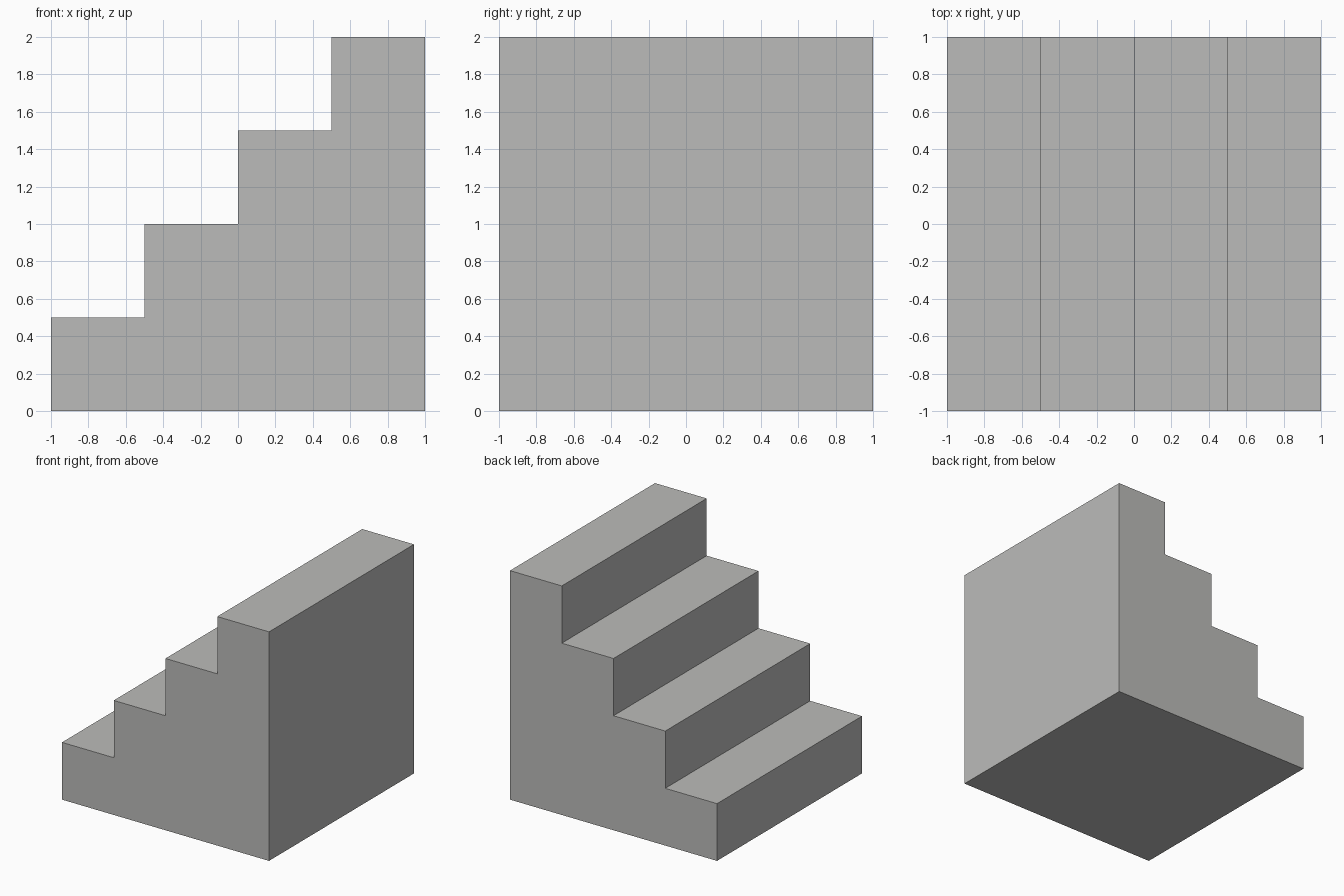
import bpy, bmesh

if "Cube" in bpy.data.objects:
    bpy.data.objects.remove(bpy.data.objects["Cube"])

STEPS, RUN, RISE, HALF = 4, 0.5, 0.5, 1.0

# Side profile: bottom edge, back wall, then tread and riser corners going down
profile = [(-HALF, 0.0), (HALF, 0.0)]
for i in range(STEPS, 0, -1):
    right = -HALF + i * RUN
    profile += [(right, i * RISE), (right - RUN, i * RISE)]

# Staircase block: extrude the profile across the width
bm = bmesh.new()
side = bm.faces.new([bm.verts.new((x, -HALF, z)) for x, z in profile])
extruded = bmesh.ops.extrude_face_region(bm, geom=[side], use_keep_orig=True)
moved = [g for g in extruded["geom"] if isinstance(g, bmesh.types.BMVert)]
bmesh.ops.translate(bm, verts=moved, vec=(0, 2 * HALF, 0))
bmesh.ops.recalc_face_normals(bm, faces=bm.faces)

mesh = bpy.data.meshes.new("staircase")
bm.to_mesh(mesh)
bm.free()

# Dark stone grey
stone = bpy.data.materials.new("stone")
stone.diffuse_color = (0.5, 0.5, 0.49, 1.0)
stone.use_nodes = True
stone.node_tree.nodes["Principled BSDF"].inputs["Base Color"].default_value = stone.diffuse_color
mesh.materials.append(stone)

staircase = bpy.data.objects.new("staircase", mesh)
bpy.context.collection.objects.link(staircase)
